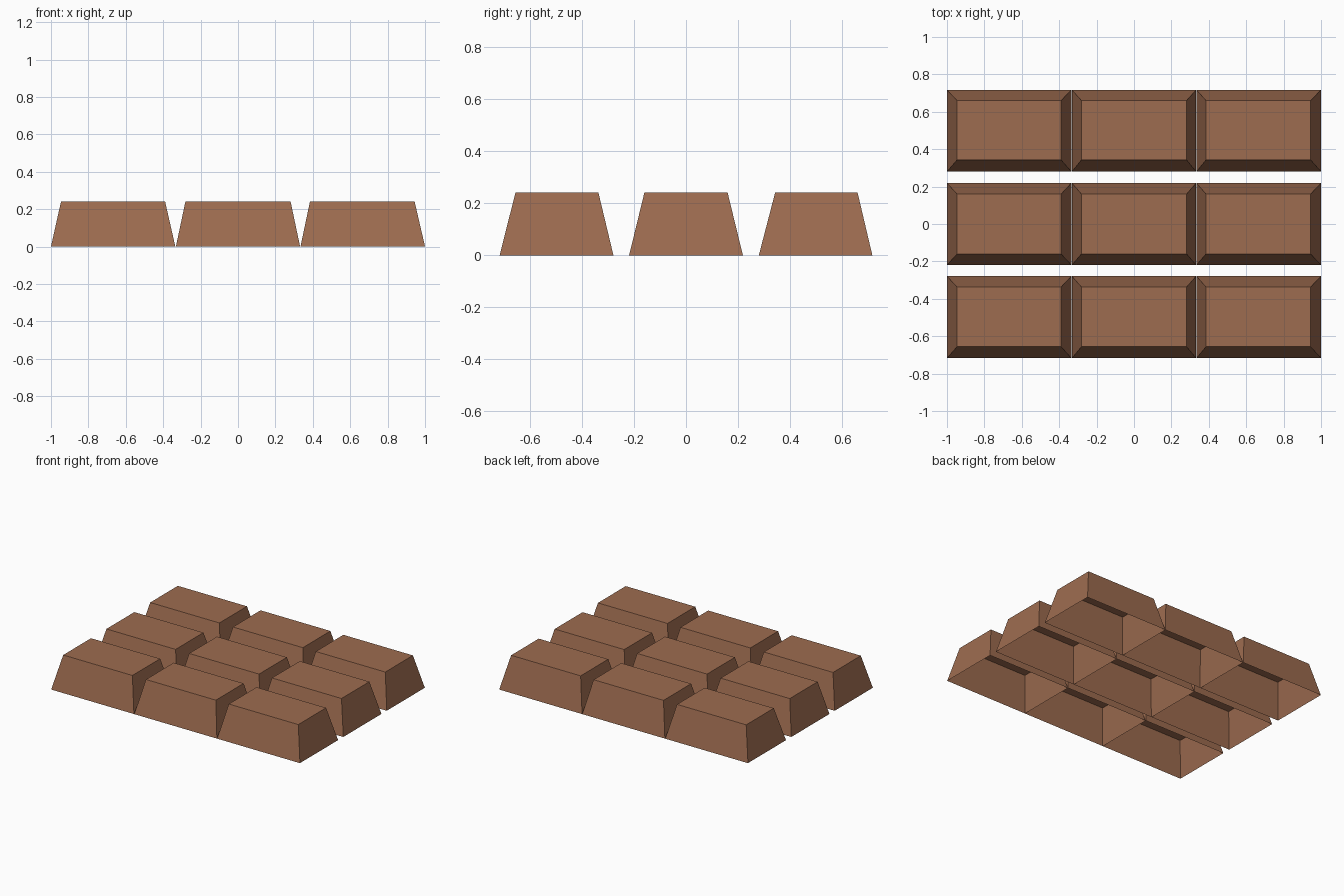
import bpy, bmesh

if "Cube" in bpy.data.objects:
    bpy.data.objects.remove(bpy.data.objects["Cube"])

# Single milk-brown colour
brown = bpy.data.materials.new("milk_brown")
brown.diffuse_color = (0.34, 0.15, 0.08, 1.0)
brown.use_nodes = True
brown.node_tree.nodes["Principled BSDF"].inputs["Base Color"].default_value = brown.diffuse_color

H = 0.242
# (base min, base max, top min, top max) for each column and row
COLUMNS = [(-1.0, -0.335, -0.946, -0.390),
           (-0.332, 0.332, -0.281, 0.281),
           (0.334, 1.0, 0.385, 0.944)]
ROWS = [(-0.717, -0.279, -0.656, -0.337),
        (-0.219, 0.219, -0.160, 0.160),
        (0.280, 0.717, 0.343, 0.660)]


def chunk(name, cx, cy):
    """Tapered block: four sloped walls and a top, hollow underneath."""
    bm = bmesh.new()

    def ring(x0, x1, y0, y1, z):
        return [bm.verts.new(p) for p in
                ((x0, y0, z), (x1, y0, z), (x1, y1, z), (x0, y1, z))]

    base = ring(cx[0], cx[1], cy[0], cy[1], 0)
    top = ring(cx[2], cx[3], cy[2], cy[3], H)
    for i in range(4):
        j = (i + 1) % 4
        bm.faces.new((base[i], base[j], top[j], top[i]))
    bm.faces.new(top)
    mesh = bpy.data.meshes.new(name)
    bm.to_mesh(mesh)
    bm.free()
    mesh.materials.append(brown)
    obj = bpy.data.objects.new(name, mesh)
    bpy.context.collection.objects.link(obj)


# Three by three grid of chunks
for r, cy in enumerate(ROWS):
    for c, cx in enumerate(COLUMNS):
        chunk(f"chunk_row{r + 1}_column{c + 1}", cx, cy)
